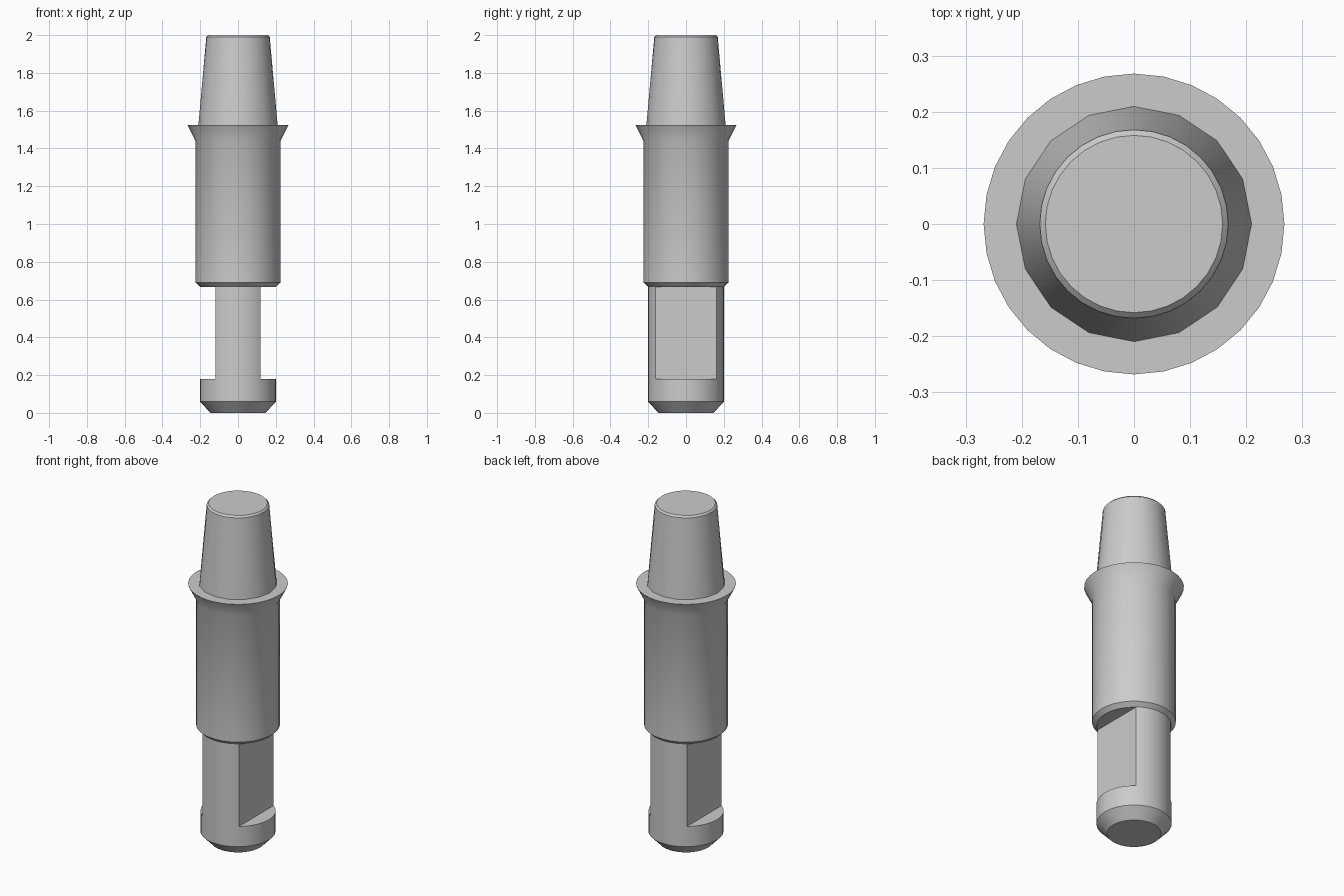
import bpy, bmesh, math

SIDES = 32

cube = bpy.data.objects.get("Cube")
if cube:
    bpy.data.objects.remove(cube, do_unlink=True)

metal = bpy.data.materials.new("grey_metal")
metal.use_nodes = True
GREY = (0.6, 0.6, 0.6, 1)
metal.diffuse_color = GREY
metal.node_tree.nodes["Principled BSDF"].inputs["Base Color"].default_value = GREY


def lathe(name, profile, coarse=()):
    """Turn (radius, z) pairs into a capped solid; coarse rings have half the sides."""
    bm = bmesh.new()
    rings = []
    for i, (r, z) in enumerate(profile):
        ring = []
        for k in range(SIDES):
            a = math.tau * k / SIDES
            f = math.cos(math.tau / SIDES) if i in coarse and k % 2 else 1
            ring.append(bm.verts.new((r * f * math.cos(a), r * f * math.sin(a), z)))
        rings.append(ring)
    for low, high in zip(rings, rings[1:]):
        for k in range(SIDES):
            n = (k + 1) % SIDES
            bm.faces.new((low[k], low[n], high[n], high[k]))
    bm.faces.new(rings[0][::-1])
    bm.faces.new(rings[-1])
    mesh = bpy.data.meshes.new(name)
    bm.to_mesh(mesh)
    bm.free()
    mesh.materials.append(metal)
    obj = bpy.data.objects.new(name, mesh)
    bpy.context.collection.objects.link(obj)
    return obj


def activate(obj):
    bpy.ops.object.select_all(action="DESELECT")
    obj.select_set(True)
    bpy.context.view_layer.objects.active = obj


# Lower shank with a chamfered foot
shank = lathe("shank", [(0.145, 0), (0.202, 0.06), (0.202, 0.68)])

# Two wrench flats cut into the shank
for side in (-1, 1):
    bpy.ops.mesh.primitive_cube_add(size=1, location=(side * 0.27, 0, 0.48))
    cutter = bpy.context.object
    cutter.name = "flat_cutter"
    cutter.scale = (0.3, 0.6, 0.6)
    cutter.hide_render = True
    cut = shank.modifiers.new("flat", "BOOLEAN")
    cut.operation = "DIFFERENCE"
    cut.solver = "EXACT"
    cut.object = cutter
    activate(shank)
    bpy.ops.object.modifier_apply(modifier=cut.name)
    bpy.data.objects.remove(cutter, do_unlink=True)

# Main sleeve with a lower chamfer and a flared collar
sleeve = lathe("sleeve_and_collar", [(0.2, 0.667), (0.225, 0.69), (0.225, 1.44), (0.268, 1.525)])

# Tapered top post, coarser at its foot
post = lathe("tapered_post", [(0.21, 1.52), (0.168, 1.99), (0.158, 2.0)], coarse=(0,))

for part in (shank, sleeve, post):
    activate(part)
    bpy.ops.object.shade_smooth_by_angle(angle=math.radians(30))
